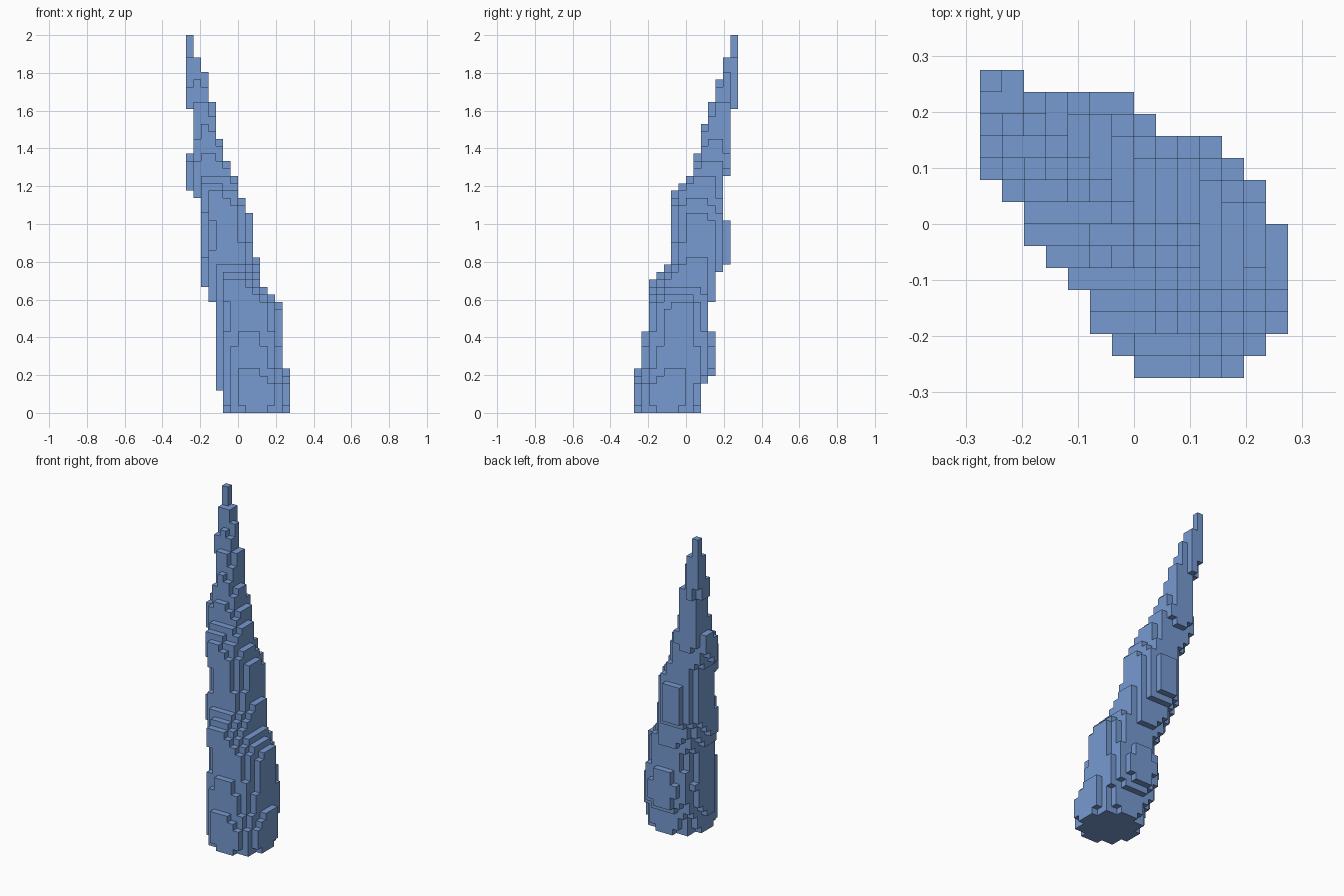
import bpy
import bmesh
from mathutils import Vector

default_cube = bpy.data.objects.get("Cube")
if default_cube:
    bpy.data.objects.remove(default_cube, do_unlink=True)

LAYERS = 51
GRID = 14
CELL = 2 / LAYERS
SOFTEN = 2
MAX_SHIFT = 0.35

# Side outlines of the leaning spire: (layer where the step ends, edge cell)
LEFT_EDGE = [(3, 5), (15, 4), (17, 3), (29, 2), (30, 1), (35, 0), (41, 1), (51, 0)]
RIGHT_EDGE = [(6, 14), (15, 13), (16, 12), (17, 11), (21, 10), (27, 9), (29, 8),
              (32, 7), (34, 6), (37, 5), (42, 4), (46, 3), (48, 2), (51, 1)]
FRONT_EDGE = [(6, 0), (11, 1), (18, 2), (19, 3), (20, 4), (30, 5), (31, 6),
              (32, 7), (35, 8), (39, 9), (42, 10), (45, 11), (48, 12), (51, 13)]
BACK_EDGE = [(4, 9), (5, 10), (11, 11), (15, 10), (19, 11), (20, 12),
             (26, 13), (32, 12), (41, 13), (51, 14)]

# Overall footprint, row by row from front to back
ROW_START = [7, 6, 5, 5, 4, 3, 2, 2, 1, 0, 0, 0, 0, 0]
ROW_END = [12, 13, 14, 14, 14, 14, 14, 13, 13, 12, 11, 8, 7, 2]


def soft_edge(steps):
    """Expand the steps to one value per layer, easing within the same cell."""
    raw = [next(edge for end, edge in steps if layer < end) for layer in range(LAYERS)]
    eased = []
    for layer, edge in enumerate(raw):
        window = raw[max(0, layer - SOFTEN):layer + SOFTEN + 1]
        shift = sum(window) / len(window) - edge
        eased.append(edge + max(-MAX_SHIFT, min(MAX_SHIFT, shift)))
    return eased


def fill_blocks():
    """Fill each layer with a blocky ellipse that fits the four edges."""
    blocks = set()
    edges = [soft_edge(e) for e in (LEFT_EDGE, RIGHT_EDGE, FRONT_EDGE, BACK_EDGE)]
    for layer, (left, right, front, back) in enumerate(zip(*edges)):
        # The foot layer is slightly tucked in
        grow = 0.1 if layer else -0.1
        radius_x = (right - left) / 2 + grow
        radius_y = (back - front) / 2 + grow
        for row in range(GRID):
            for col in range(ROW_START[row], ROW_END[row]):
                dx = (col + 0.5 - (left + right) / 2) / radius_x
                dy = (row + 0.5 - (front + back) / 2) / radius_y
                if dx * dx + dy * dy <= 1:
                    blocks.add((col, row, layer))
    return blocks


def build_shell(name, blocks, material):
    """Make one quad for every exposed block side."""
    bm = bmesh.new()
    corners = {}

    def corner(point):
        key = tuple(round(c) for c in point)
        if key not in corners:
            corners[key] = bm.verts.new(((key[0] - GRID / 2) * CELL,
                                         (key[1] - GRID / 2) * CELL,
                                         key[2] * CELL))
        return corners[key]

    for block in sorted(blocks):
        middle = Vector(block) + Vector((0.5, 0.5, 0.5))
        for axis in range(3):
            for sign in (-1, 1):
                normal = Vector((0, 0, 0))
                normal[axis] = sign
                if tuple(round(b + n) for b, n in zip(block, normal)) in blocks:
                    continue
                u = Vector((0, 0, 0))
                u[(axis + 1) % 3] = 1
                v = normal.cross(u)
                ring = [middle + (normal + a * u + b * v) / 2
                        for a, b in ((-1, -1), (1, -1), (1, 1), (-1, 1))]
                bm.faces.new([corner(p) for p in ring])

    mesh = bpy.data.meshes.new(name)
    bm.to_mesh(mesh)
    bm.free()
    mesh.materials.append(material)
    obj = bpy.data.objects.new(name, mesh)
    bpy.context.collection.objects.link(obj)
    return obj


# Single blue colour
blue = bpy.data.materials.new("ice_blue")
blue.use_nodes = True
colour = (0.184, 0.323, 0.638, 1)
blue.diffuse_color = colour
blue.node_tree.nodes["Principled BSDF"].inputs["Base Color"].default_value = colour

# Leaning blocky spire
build_shell("leaning_spire", fill_blocks(), blue)
